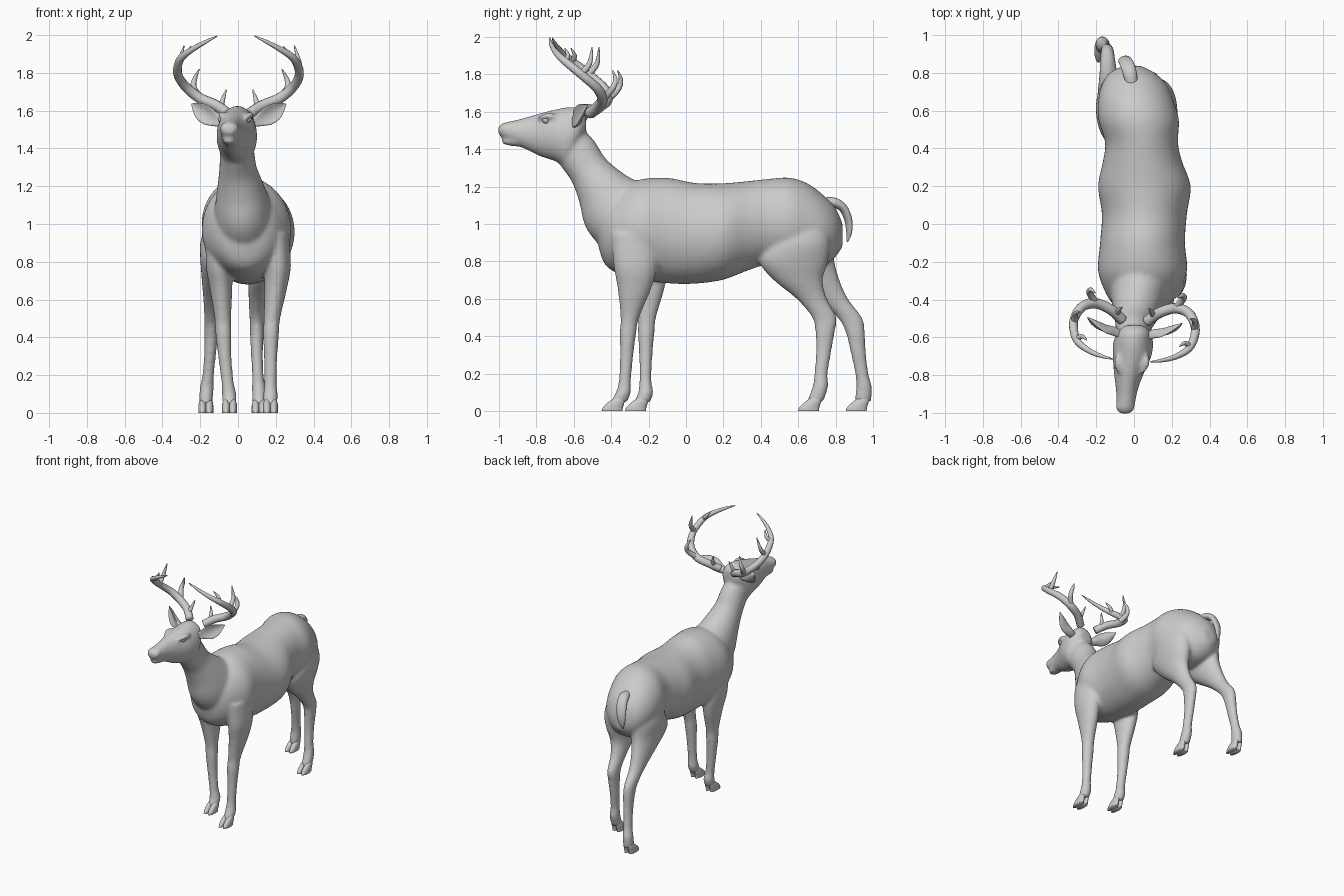
import bpy, bmesh, math
from mathutils import Vector

X, Y, Z = Vector((1, 0, 0)), Vector((0, 1, 0)), Vector((0, 0, 1))


def spline(pts, steps=5):
    """Catmull-Rom through sections (x, y, z, half_width, half_depth)."""
    out = []
    for i in range(len(pts) - 1):
        p0, p1 = pts[max(i - 1, 0)], pts[i]
        p2, p3 = pts[i + 1], pts[min(i + 2, len(pts) - 1)]
        for s in range(steps):
            t = s / steps
            out.append([0.5 * (2 * b + (c - a) * t + (2 * a - 5 * b + 4 * c - d) * t * t
                               + (3 * b - a - 3 * c + d) * t ** 3)
                        for a, b, c, d in zip(p0, p1, p2, p3)])
    return out + [list(pts[-1])]


def head_mirror(p):
    """Mirror across the head's own, slightly turned, middle plane."""
    return Vector((-p.x + .14 * (p.y + .52) + .005, p.y + .13 * p.x, p.z))


def loft(bm, pts, ref=X, axis=None, cup=0.0, n=24, flip=False):
    """Closed skin of elliptical rings; rings follow the path unless axis fixes them."""
    secs = spline(pts)
    side, rings = ref.copy(), []
    for i, s in enumerate(secs):
        c = Vector(s[:3])
        if axis:
            t = axis
        else:
            t = (Vector(secs[min(i + 1, len(secs) - 1)][:3]) - Vector(secs[max(i - 1, 0)][:3])).normalized()
        side = (side - t * side.dot(t)).normalized()
        up = t.cross(side)
        ring = []
        for k in range(n):
            a = 2 * math.pi * k / n
            p = c + side * (s[3] * math.cos(a)) + up * (s[4] * math.sin(a) + cup * s[3] * math.cos(a) ** 2)
            ring.append(bm.verts.new(head_mirror(p) if flip else p))
        rings.append(ring)
    for r, q in zip(rings, rings[1:]):
        for k in range(n):
            bm.faces.new((r[k], r[(k + 1) % n], q[(k + 1) % n], q[k]))
    bm.faces.new(rings[0])
    bm.faces.new(rings[-1][::-1])


def finish(name, bm, fuse=False):
    bmesh.ops.recalc_face_normals(bm, faces=bm.faces[:])
    me = bpy.data.meshes.new(name)
    bm.to_mesh(me)
    bm.free()
    for p in me.polygons:
        p.use_smooth = True
    ob = bpy.data.objects.new(name, me)
    bpy.context.collection.objects.link(ob)
    if fuse:
        m = ob.modifiers.new("fuse", 'REMESH')
        m.mode, m.voxel_size, m.use_smooth_shade = 'VOXEL', 0.01, True
        m = ob.modifiers.new("relax", 'SMOOTH')
        m.factor, m.iterations = 0.5, 12
    return ob


body = bmesh.new()

# torso, chest to rump
loft(body, [(.03, -.475, .99, .06, .08), (.035, -.44, .965, .13, .17), (.04, -.375, .96, .185, .22),
            (.045, -.25, .97, .235, .267), (.045, -.1, .965, .225, .282), (.055, .05, .95, .225, .269),
            (.055, .2, .96, .245, .258), (.045, .33, .99, .21, .239), (.04, .43, 1.01, .193, .23),
            (.025, .55, 1.01, .213, .238), (.01, .65, .99, .2, .227), (0, .74, .965, .17, .185),
            (-.01, .80, .955, .12, .13), (-.01, .838, .94, .045, .06)], axis=Y, n=40)

# neck
loft(body, [(.035, -.27, .98, .18, .2), (.025, -.375, 1.085, .15, .195), (.012, -.452, 1.19, .124, .142),
            (.0, -.52, 1.288, .1, .11), (-.005, -.585, 1.385, .09, .112), (-.01, -.64, 1.46, .08, .095)], n=32)

# head and muzzle
loft(body, [(0, -.535, 1.53, .045, .05), (0, -.57, 1.52, .085, .1), (-.005, -.63, 1.465, .106, .16),
            (-.01, -.70, 1.474, .102, .138), (-.025, -.78, 1.477, .082, .115), (-.035, -.85, 1.484, .064, .088),
            (-.04, -.91, 1.49, .053, .066), (-.045, -.955, 1.497, .05, .05),
            (-.047, -.985, 1.5, .044, .037), (-.047, -1.004, 1.5, .026, .02)], axis=Y, n=32)
loft(body, [(-.037, -.86, 1.45, .04, .04), (-.042, -.92, 1.443, .04, .028),
            (-.046, -.96, 1.44, .035, .018), (-.047, -.985, 1.442, .02, .012)], axis=Y, n=20)
for s in (-1, 1):
    # nostril wing
    loft(body, [(-.045 + s * .034, -.955, 1.513, .012, .014), (-.047 + s * .034, -.975, 1.512, .016, .018),
                (-.047 + s * .028, -.995, 1.508, .012, .013)], axis=Y, n=12)
    # brow ridge
    loft(body, [(-.015 + s * .06, -.79, 1.565, .012, .012), (-.012 + s * .075, -.745, 1.578, .02, .016),
                (-.01 + s * .075, -.69, 1.575, .014, .014)], axis=Y, n=12)

# legs: shared heights and girths, each leg with its own stance
front = [(.95, .07, .13), (.78, .07, .118), (.66, .06, .092), (.5, .044, .05), (.42, .043, .045),
         (.3, .036, .036), (.16, .033, .033), (.1, .039, .041), (.045, .036, .044)]
hind = [(1.0, .08, .13), (.9, .1, .17), (.8, .087, .185), (.7, .067, .132), (.6, .049, .082), (.5, .039, .066),
        (.42, .037, .052), (.32, .032, .042), (.2, .031, .036), (.13, .037, .042), (.05, .036, .045)]
stances = {
    "front_right": (front, [.2, .21, .2, .18, .175, .173, .172, .172, .172],
                    [-.27, -.27, -.275, -.3, -.31, -.317, -.327, -.335, -.36]),
    "front_left": (front, [-.1, -.1, -.09, -.08, -.077, -.07, -.055, -.047, -.045],
                   [-.22, -.215, -.205, -.21, -.213, -.215, -.217, -.215, -.235]),
    "hind_right": (hind, [.12, .13, .13, .12, .105, .1, .1, .1, .105, .11, .112],
                   [.62, .6, .575, .6, .672, .74, .743, .736, .722, .718, .69]),
    "hind_left": (hind, [-.09, -.1, -.112, -.125, -.135, -.14, -.142, -.147, -.158, -.166, -.17],
                  [.64, .62, .61, .69, .785, .876, .905, .92, .94, .952, .945])}
for name, (girth, xs, ys) in stances.items():
    loft(body, [(x, y, z, a, b) for (z, a, b), x, y in zip(girth, xs, ys)], axis=Z)
    # cloven hoof
    hoof = bmesh.new()
    for dx in (-.018, .018):
        x, y = xs[-1] + dx, ys[-1]
        loft(hoof, [(x, y - .035, 0, .021, .056), (x, y - .03, .02, .022, .053),
                    (x, y - .01, .05, .02, .042), (x, y + .008, .075, .012, .025)], axis=Z, n=16)
    finish(name + "_hoof", hoof)

finish("body", body, fuse=True)

# tail
tail = bmesh.new()
loft(tail, [(-.01, .73, 1.11, .03, .03), (-.02, .79, 1.115, .036, .027), (-.035, .84, 1.085, .037, .022),
            (-.05, .868, 1.02, .034, .019), (-.057, .872, .955, .024, .014), (-.06, .862, .905, .005, .004)])
finish("tail", tail)

# antler beam and tines, radius tapering to the tips
beam = [(-.06, -.51, 1.59, .028), (-.12, -.455, 1.63, .028), (-.2, -.42, 1.665, .028), (-.27, -.435, 1.72, .026),
        (-.312, -.49, 1.775, .024), (-.32, -.55, 1.825, .023), (-.3, -.62, 1.88, .02),
        (-.24, -.67, 1.925, .015), (-.17, -.70, 1.965, .01), (-.11, -.715, 1.995, .003)]
tines = [[(-.09, -.475, 1.62, .016), (-.08, -.455, 1.66, .012), (-.062, -.44, 1.71, .003)],
         [(-.2, -.42, 1.665, .02), (-.235, -.365, 1.72, .017), (-.228, -.348, 1.77, .012), (-.205, -.365, 1.82, .003)],
         [(-.315, -.52, 1.8, .018), (-.31, -.475, 1.86, .014), (-.285, -.465, 1.945, .003)],
         [(-.305, -.61, 1.87, .016), (-.275, -.595, 1.9, .012), (-.25, -.615, 1.94, .003)]]
ear = [(-.07, -.585, 1.535, .02, .02), (-.11, -.565, 1.55, .034, .022), (-.155, -.545, 1.575, .05, .014),
       (-.2, -.52, 1.605, .04, .009), (-.245, -.495, 1.635, .004, .003)]
for side in ("left", "right"):
    flip = side == "right"
    bm = bmesh.new()
    for path in [beam] + tines:
        loft(bm, [(*p, p[3]) for p in path], ref=Y, n=12, flip=flip)
    finish(side + "_antler", bm)
    # cupped ear opening forward
    bm = bmesh.new()
    loft(bm, ear, ref=Z, cup=-.5, n=20, flip=flip)
    finish(side + "_ear", bm)
    # eye
    bm = bmesh.new()
    bmesh.ops.create_uvsphere(bm, u_segments=16, v_segments=10, radius=.02)
    bmesh.ops.translate(bm, verts=bm.verts[:], vec=(-.018 + (.069 if flip else -.069), -.748, 1.556))
    finish(side + "_eye", bm)
